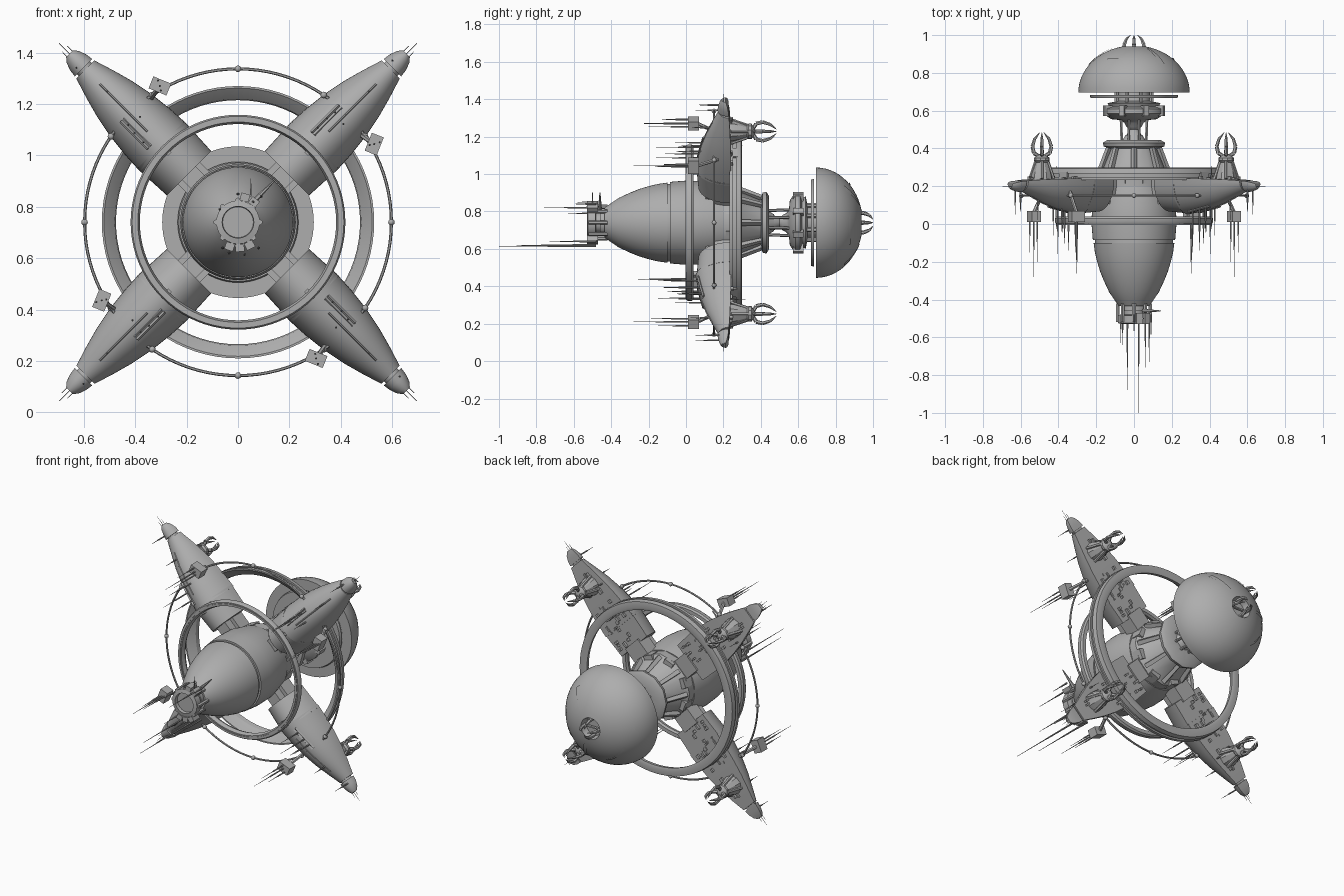
import bpy, bmesh, math, random
from math import sin, cos, pi, radians
from mathutils import Matrix, Vector

random.seed(4)
if "Cube" in bpy.data.objects:
    bpy.data.objects.remove(bpy.data.objects["Cube"])

CENTRE = Matrix.Translation((0, 0, 0.74))
metal = bpy.data.materials.new("plain_grey_metal")
metal.use_nodes = True
GREY = (0.42, 0.42, 0.42, 1)
metal.diffuse_color = GREY
metal.node_tree.nodes["Principled BSDF"].inputs["Base Color"].default_value = GREY


def finish(name, bm, angles=(None,), smooth=True):
    """Turn a bmesh into one object, or one per angle around the long axis."""
    bmesh.ops.remove_doubles(bm, verts=bm.verts, dist=0.00005)
    bmesh.ops.recalc_face_normals(bm, faces=bm.faces)
    for f in bm.faces:
        f.smooth = smooth
    for e in bm.edges:
        e.smooth = e.calc_face_angle(0) < radians(32)
    me = bpy.data.meshes.new(name)
    bm.to_mesh(me)
    bm.free()
    me.materials.append(metal)
    for i, a in enumerate(angles):
        ob = bpy.data.objects.new(name if a is None else f"{name}_{i + 1}", me)
        ob.matrix_world = CENTRE @ Matrix.Rotation(-radians(a or 0), 4, 'Y')
        bpy.context.collection.objects.link(ob)


def spin(bm, profile, seg=64, centre=(0, 0)):
    """Revolve (y, radius) points around a line parallel to y."""
    vs = [bm.verts.new((r + centre[0], y, centre[1])) for y, r in profile]
    es = [bm.edges.new(p) for p in zip(vs, vs[1:])]
    bmesh.ops.spin(bm, geom=vs + es, cent=(centre[0], 0, centre[1]), axis=(0, 1, 0),
                   angle=2 * pi, steps=seg, use_merge=True)


def lathe(name, profile, seg=64):
    bm = bmesh.new()
    spin(bm, profile, seg)
    finish(name, bm)


def box(bm, at, size, turn=0):
    m = Matrix.Translation(at) @ Matrix.Rotation(-turn, 4, 'Y') @ Matrix.Diagonal((*size, 1))
    bmesh.ops.create_cube(bm, size=1, matrix=m)


def rod(bm, p, q, r0, r1=None, sides=6):
    p, q = Vector(p), Vector(q)
    m = Matrix.Translation((p + q) / 2) @ (q - p).to_track_quat('Z', 'Y').to_matrix().to_4x4()
    bmesh.ops.create_cone(bm, cap_ends=True, segments=sides, radius1=r0,
                          radius2=r0 if r1 is None else r1, depth=(q - p).length, matrix=m)


def chain(bm, pts, radii):
    for (p, q), (a, b) in zip(zip(pts, pts[1:]), zip(radii, radii[1:])):
        rod(bm, p, q, a, b)


def polar(r, a, y):
    return (r * cos(a), y, r * sin(a))


PODS = (45, 135, 225, 315)

# Bullet-shaped main hull with a seam groove
lathe("main_hull", [(-.435, 0), (-.435, .08), (-.40, .105), (-.36, .132), (-.30, .16), (-.25, .18),
                    (-.20, .195), (-.15, .207), (-.10, .214), (-.10, .207), (-.085, .207),
                    (-.085, .218), (0, .225), (.10, .222), (.2, .2), (.2, 0)])
lathe("hub_block", [(.19, 0), (.19, .2), (.25, .2), (.27, .175), (.41, .115), (.41, 0)], 12)
lathe("hub_flange", [(.4, 0), (.4, .13), (.41, .16), (.43, .165), (.445, .14), (.445, .06),
                     (.47, .045), (.47, 0)], 12)

# Ribs on the rear hub cone
bm = bmesh.new()
for k in range(8):
    a = k * pi / 4
    rod(bm, polar(.185, a, .26), polar(.13, a, .415), .018, .014, 4)
    box(bm, polar(.17, a + pi / 8, .245), (.05, .06, .06), a + pi / 8)
finish("hub_ribs", bm)

# Neck between hub and dome
lathe("neck_core", [(.46, .045), (.48, .035), (.5, .022), (.515, .04), (.535, .05), (.55, .07),
                    (.555, .12), (.575, .15), (.585, .165), (.61, .165), (.62, .13), (.64, .14),
                    (.65, .09), (.7, .085)], 16)
bm = bmesh.new()
for k in range(8):
    a = (k + .5) * pi / 4
    rod(bm, polar(.07, a, .43), polar(.075, a, .565), .008)
    rod(bm, polar(.1, a, .63), polar(.1, a, .71), .012)
    box(bm, polar(.15, a, .6), (.045, .055, .03), a)
finish("neck_rods", bm)
lathe("dome_plate", [(.668, 0), (.668, .23), (.684, .235), (.684, 0)])

# Rear dome, with a round recess at its crown
dome = [(.695 + .25 * sin(t), .295 * cos(t)) for t in [radians(i * 6) for i in range(14)]]
crown = [(.695 + .25 * sin(math.acos(.065 / .295)), .065), (.9, .055), (.9, 0)]
dome = [p for p in dome if p[1] > .07]
lathe("rear_dome", [(.70, 0), (.70, .225), (.695, .23)] + dome + crown, 72)


def dome_strip(bm, r0, r1, a0, a1, steps=10):
    """Thin raised plate hugging the dome between two radii and two angles."""
    grid = []
    for i in range(steps + 1):
        row = []
        for j in range(steps + 1):
            r = r0 + (r1 - r0) * j / steps
            y = .7 + .25 * math.sqrt(1 - (r / .295) ** 2)
            row.append(bm.verts.new(polar(r * 1.004, a0 + (a1 - a0) * i / steps, y)))
        grid.append(row)
    for i in range(steps):
        for j in range(steps):
            bm.faces.new((grid[i][j], grid[i + 1][j], grid[i + 1][j + 1], grid[i][j + 1]))


bm = bmesh.new()
for k in range(3):
    a = k * 2 * pi / 3 + .9
    dome_strip(bm, .12, .24, a - .07, a + .07)
    dome_strip(bm, .205, .215, a + .6, a + 1.4)
finish("dome_panels", bm)
bm = bmesh.new()
for k in range(4):
    a = k * pi / 2
    chain(bm, [polar(r, a, y) for r, y in ((.055, .9), (.052, .95), (.04, .98), (.018, 1.0))],
          (.012, .011, .008, .001))
rod(bm, (-.065, .915, 0), (.065, .915, 0), .008)
finish("dome_prongs", bm)

# Rings around the hull
lathe("front_ring", [(.0, .39), (.0, .412), (.01, .418), (.03, .418), (.04, .41), (.04, .388),
                     (.025, .382), (.0, .39)], 80)
lathe("front_ring_band", [(-.004, .397), (-.004, .405), (.02, .405), (.02, .397), (-.004, .397)], 80)
lathe("rear_ring", [(.232, .522), (.232, .53), (.25, .53), (.25, .52), (.268, .52), (.268, .53),
                    (.295, .525), (.3, .49), (.295, .475), (.27, .48), (.25, .5), (.232, .522)], 80)
lathe("wire_ring", [(.15 + .006 * sin(i * pi / 3), .597 + .006 * cos(i * pi / 3)) for i in range(7)], 96)
bm = bmesh.new()
for k in range(4):
    for a in (k * pi / 2 + radians(34), k * pi / 2 + radians(56), k * pi / 2):
        bmesh.ops.create_icosphere(bm, subdivisions=2, radius=.013,
                                   matrix=Matrix.Translation(polar(.597, a, .15)))
finish("wire_ring_knobs", bm)

# Four arm pods: distance, half width, front depth, flat back depth
SECTIONS = [(.41, .130, .052, .24), (.5, .125, .065, .24), (.59, .115, .083, .24),
            (.68, .097, .11, .238), (.76, .075, .142, .235), (.84, .05, .175, .23)]


def loft(bm, sections, n=20):
    rings = []
    for d, w, front, back in sections:
        arc = [(d, back - (back - front) * sin(pi * i / n), w * cos(pi * i / n)) for i in range(n + 1)]
        rings.append([bm.verts.new(p) for p in arc])
    for a, b in zip(rings, rings[1:]):
        for i in range(n + 1):
            j = (i + 1) % (n + 1)
            bm.faces.new((a[i], a[j], b[j], b[i]))
    bm.faces.new(rings[0])
    bm.faces.new(rings[-1])


bm = bmesh.new()
loft(bm, SECTIONS)
finish("pod_body", bm, PODS)
bm = bmesh.new()
loft(bm, [(.27, .122, .066, .235), (.35, .126, .06, .235), (.425, .13, .056, .235)])
finish("pod_sleeve", bm, PODS)
bm = bmesh.new()
loft(bm, [(.83, .036, .18, .222), (.855, .036, .18, .222)])
loft(bm, [(.85, .048, .168, .228), (.88, .044, .172, .226), (.91, .033, .18, .22), (.928, .018, .19, .212)])
finish("pod_tip", bm, PODS)
bm = bmesh.new()
box(bm, (.25, .165, 0), (.16, .12, .075))
box(bm, (.24, .2, 0), (.1, .09, .12))
box(bm, (.39, .045, 0), (.03, .05, .02))
box(bm, (.5, .25, 0), (.06, .05, .06))
finish("pod_spar", bm, PODS)

# Surface ribs, side box and small greebles of each pod
bm = bmesh.new()
for s, t in zip(SECTIONS[1:4], SECTIONS[2:5]):
    rod(bm, (s[0], s[2], 0), (t[0], t[2], 0), .004)
for z in (.03, .045):
    rod(bm, (.45, .064, z), (.6, .094, z), .007, .007, 4)
box(bm, (.59, .04, -.16), (.075, .06, .05), .4)
rod(bm, (.59, .06, -.16), (.58, .17, -.1), .01)
for i in range(26):
    d = random.uniform(.3, .78)
    z = random.uniform(-1, 1) * (.1 if d < .6 else .05)
    box(bm, (d, .238, z), (random.uniform(.01, .035), random.uniform(.01, .03), random.uniform(.008, .02)))
finish("pod_details", bm, PODS)

# Needle antennae of each pod
bm = bmesh.new()
for d, z, y0, y1 in ((.59, -.16, .04, -.28), (.575, -.15, .04, -.2), (.61, -.17, .04, -.15),
                     (.48, .04, .07, -.12), (.53, .04, .08, -.16), (.57, .035, .09, -.06),
                     (.72, 0, .13, .02), (.87, .02, .18, .05), (.66, .08, .2, .32), (.56, -.02, .08, -.04)):
    rod(bm, (d, y0, z), (d, (y0 + y1) / 2, z), .0045)
    rod(bm, (d, (y0 + y1) / 2, z), (d, y1, z), .0025, .0008)
for z in (-.015, 0, .015):
    rod(bm, (.9, .2, z), (.985 - abs(z) * 2, .2, z), .002, .0008)
finish("pod_antennae", bm, PODS)

# Rear claws of each pod
bm = bmesh.new()
spin(bm, [(.235, 0), (.235, .058), (.26, .055), (.325, .032), (.335, .042), (.35, .042),
          (.365, .02), (.375, 0)], 10, (.69, 0))
for k in range(4):
    a = k * pi / 2 + pi / 4
    rod(bm, (.69 + .062 * cos(a), .24, .062 * sin(a)), (.69 + .03 * cos(a), .335, .03 * sin(a)), .009)
    chain(bm, [(.69 + r * cos(a), y, r * sin(a)) for r, y in
               ((.015, .36), (.042, .375), (.05, .41), (.038, .45), (.01, .485))],
          (.009, .011, .01, .008, .001))
finish("pod_claw", bm, PODS)

# Nose collar, its arms and the long needles
lathe("nose_collar", [(-.42, .07), (-.46, .07), (-.46, .055), (-.48, .055), (-.485, .085), (-.525, .085),
                      (-.53, .062), (-.51, .06), (-.51, 0)], 24)
bm = bmesh.new()
for k in range(8):
    a = k * pi / 4
    rod(bm, polar(.085, a, -.42), polar(.085, a, -.52), .011)
for a in (-1.9, -1.5, -1.1, .9, 1.3):
    box(bm, polar(.1, a, -.5), (.03, .06, .035), a)
rod(bm, (.05, -.46, .07), (.14, -.46, .16), .012, .003)
for x, z, tip in ((-.035, -.12, -.88), (.025, -.125, -1.0), (.08, -.1, -.73), (.06, .08, -.76),
                  (-.07, .05, -.63), (.09, .1, -.6), (0, .11, -.58), (-.06, -.1, -.64)):
    rod(bm, (x, -.48, z), (x, (tip - .48) / 2, z), .006, .004)
    rod(bm, (x, (tip - .48) / 2, z), (x, tip, z), .003, .001)
rod(bm, (.05, -.5, .1), (.05, -.5, .17), .004, .001)
finish("nose_antennae", bm)
